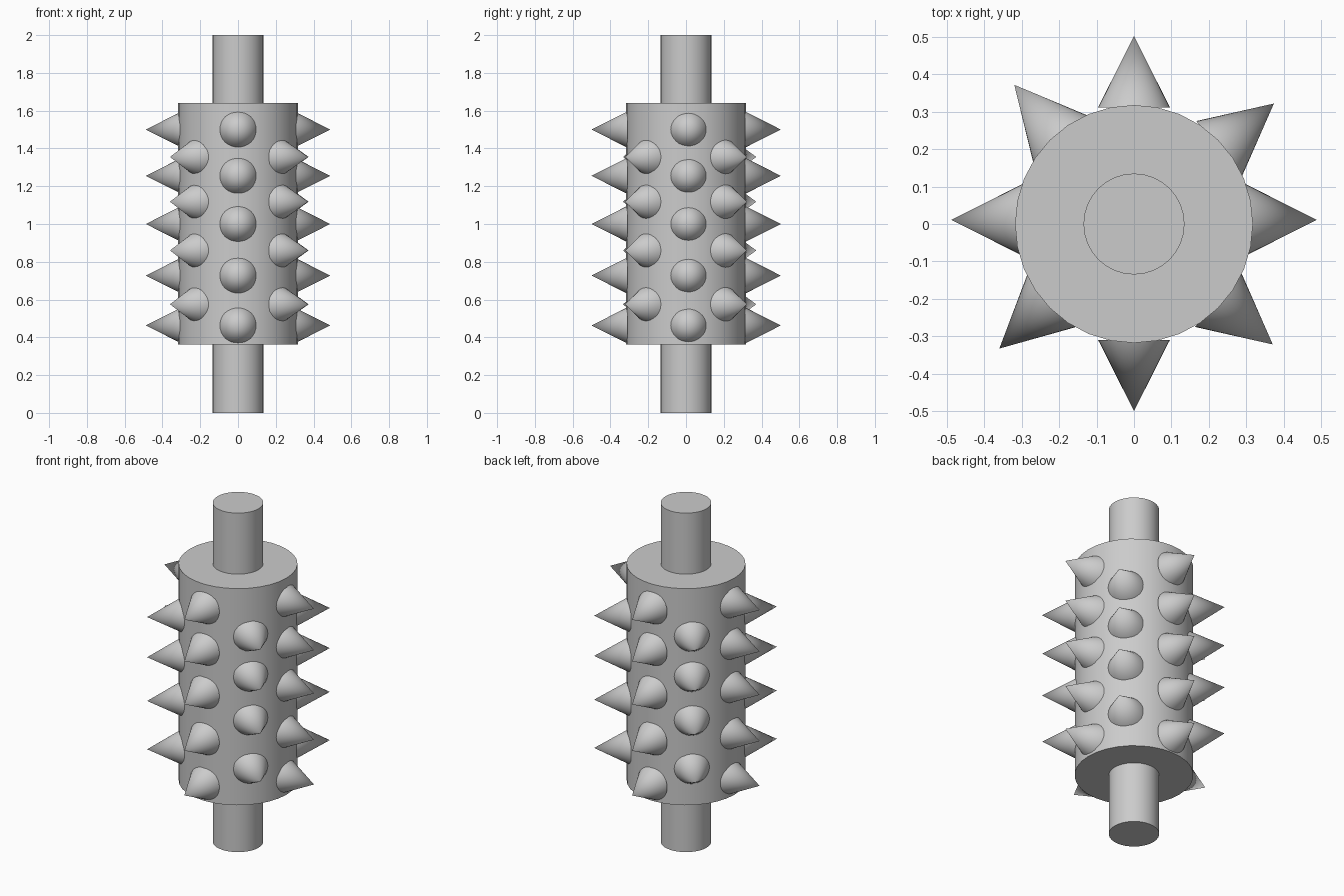
import bpy
from math import radians, cos, sin
from mathutils import Vector

if "Cube" in bpy.data.objects:
    bpy.data.objects.remove(bpy.data.objects["Cube"])

SIDES = 32
CONE_R, CONE_H = 0.096, 0.19


def cylinder(name, radius, z0, z1):
    bpy.ops.mesh.primitive_cylinder_add(vertices=SIDES, radius=radius, depth=z1 - z0,
                                        location=(0, 0, (z0 + z1) / 2))
    bpy.context.object.name = name


def spike(name, tip_xy, angle, z):
    """Cone pointing outward along angle (degrees), with its tip at tip_xy."""
    d = Vector((cos(radians(angle)), sin(radians(angle)), 0))
    centre = Vector((tip_xy[0], tip_xy[1], z)) - d * CONE_H / 2
    bpy.ops.mesh.primitive_cone_add(vertices=SIDES, radius1=CONE_R, radius2=0, depth=CONE_H,
                                    location=centre,
                                    rotation=(0, radians(90), radians(angle)))
    bpy.context.object.name = name


# central shaft and drum
cylinder("shaft", 0.135, 0, 2)
cylinder("drum", 0.318, 0.362, 1.64)

# straight columns of five spikes, diagonal columns of four
five = (1.5, 1.255, 1.0, 0.727, 0.463)
four = (1.355, 1.118, 0.86, 0.575)
columns = [
    ("right", (0.488, 0.011), 0, five),
    ("back", (0, 0.502), 90, five),
    ("left", (-0.488, 0.011), 180, five),
    ("front", (0, -0.5), 270, five),
    ("back_right", (0.374, 0.322), 39.5, four),
    ("back_left", (-0.32, 0.372), 130.5, four),
    ("front_left", (-0.36, -0.333), 222.5, four),
    ("front_right", (0.371, -0.322), -39.5, four),
]
for side, tip, angle, heights in columns:
    for i, z in enumerate(heights):
        spike(f"spike_{side}_{i + 1}", tip, angle, z)

# smooth sides with sharp rims
bpy.ops.object.select_all(action='SELECT')
bpy.ops.object.shade_smooth_by_angle(angle=radians(30))
